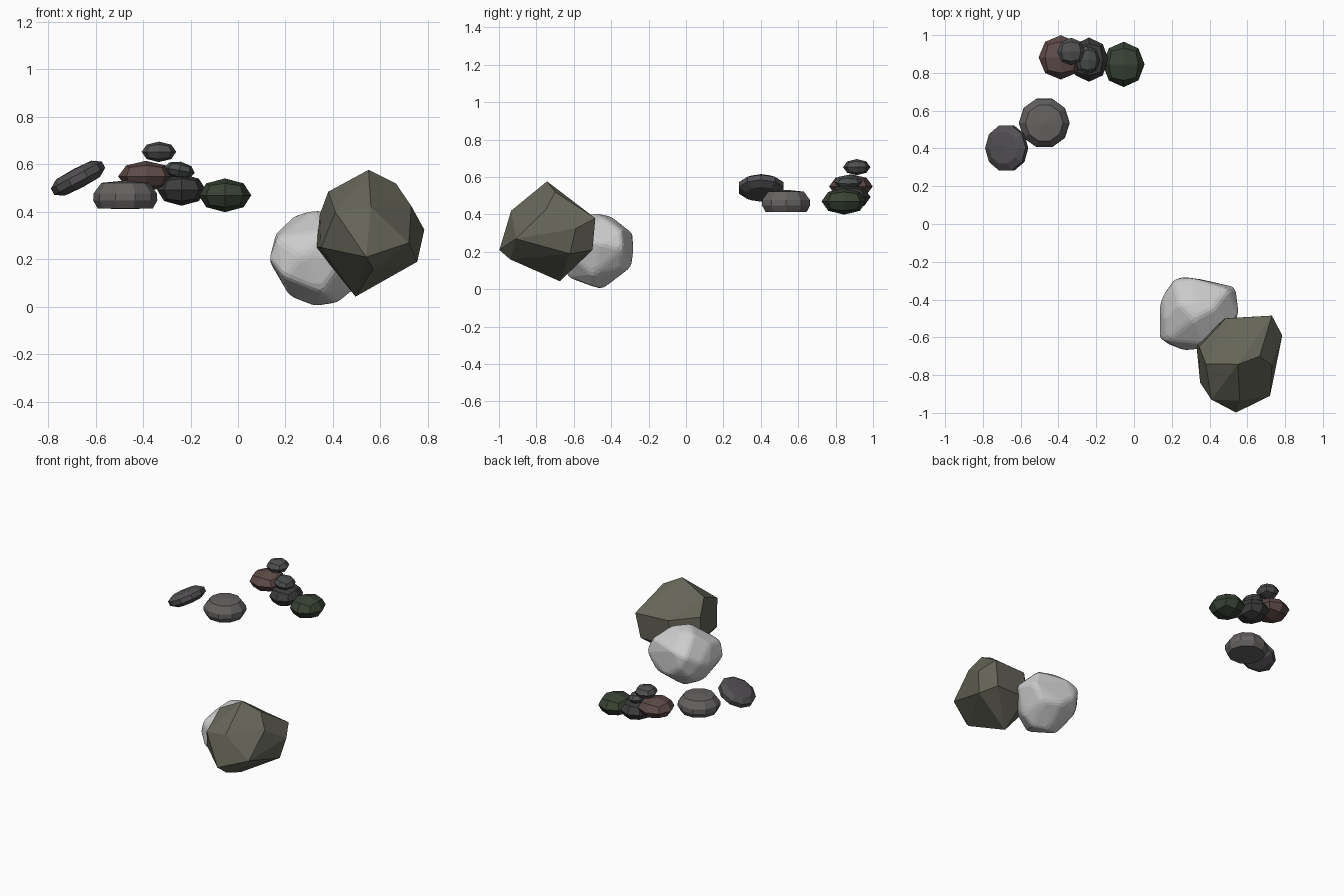
import bpy, bmesh
from math import sin, cos, pi, radians
from mathutils import Vector, Matrix, Euler

if "Cube" in bpy.data.objects:
    bpy.data.objects.remove(bpy.data.objects["Cube"])


def finish(name, bm, color=None):
    bmesh.ops.recalc_face_normals(bm, faces=bm.faces)
    me = bpy.data.meshes.new(name)
    bm.to_mesh(me)
    bm.free()
    ob = bpy.data.objects.new(name, me)
    bpy.context.collection.objects.link(ob)
    if color:
        mat = bpy.data.materials.new(name + "_stone")
        mat.diffuse_color = (*color, 1)
        mat.use_nodes = True
        mat.node_tree.nodes["Principled BSDF"].inputs["Base Color"].default_value = mat.diffuse_color
        me.materials.append(mat)
    return ob


def boulder(name, points, color=None, bevel=0):
    """Chiselled rock: convex hull with nearly flat facets merged."""
    bm = bmesh.new()
    for p in points:
        bm.verts.new(p)
    res = bmesh.ops.convex_hull(bm, input=bm.verts)
    junk = [g for g in res["geom_interior"] + res["geom_unused"]
            if isinstance(g, bmesh.types.BMVert)]
    bmesh.ops.delete(bm, geom=list(set(junk)), context='VERTS')
    bmesh.ops.dissolve_limit(bm, angle_limit=radians(7), verts=bm.verts, edges=bm.edges)
    ob = finish(name, bm, color)
    if bevel:
        mod = ob.modifiers.new("worn_edges", 'BEVEL')
        mod.width = bevel
        mod.segments = 2
        mod.limit_method = 'ANGLE'
        mod.angle_limit = radians(12)
    return ob


def place(bm, loc, half, rot):
    m = Matrix.LocRotScale(Vector(loc), Euler([radians(a) for a in rot]), Vector(half))
    bmesh.ops.transform(bm, matrix=m, verts=bm.verts)


def pebble(name, loc, half, color, rot=(0, 0, 0)):
    """Flattened ball made from a cube cut once."""
    bm = bmesh.new()
    bmesh.ops.create_cube(bm, size=2)
    bmesh.ops.subdivide_edges(bm, edges=bm.edges, cuts=1, use_grid_fill=True)
    for v in bm.verts:
        v.co.normalize()
    place(bm, loc, half, rot)
    finish(name, bm, color)


def flat_stone(name, loc, half, profile, color, rot=(0, 0, 0), sides=10):
    """Turned skipping stone from a (radius, height) profile."""
    bm = bmesh.new()
    rings = [[bm.verts.new((r * cos(2 * pi * i / sides), r * sin(2 * pi * i / sides), z))
              for i in range(sides)] for r, z in profile]
    for a, b in zip(rings, rings[1:]):
        for i in range(sides):
            j = (i + 1) % sides
            bm.faces.new((a[i], a[j], b[j], b[i]))
    for ring, z in ((rings[0], -1), (rings[-1], 1)):
        pole = bm.verts.new((0, 0, z))
        for i in range(sides):
            bm.faces.new((ring[i], ring[(i + 1) % sides], pole))
    place(bm, loc, half, rot)
    finish(name, bm, color)


# Large dark boulder
boulder("dark_boulder", [
    (.55, -.743, .577), (.665, -.70, .52), (.38, -.74, .485), (.485, -.5, .385),
    (.73, -.485, .38), (.785, -.59, .325), (.755, -.62, .19), (.73, -.75, .425),
    (.72, -.91, .27), (.54, -.998, .21), (.56, -.935, .42), (.41, -.93, .40),
    (.35, -.84, .25), (.33, -.635, .25), (.345, -.65, .39), (.495, -.675, .043),
    (.57, -.94, .16), (.70, -.5, .21), (.47, -.5, .21)], (.13, .13, .10))

# Pale worn boulder beside it
boulder("pale_boulder", [
    (.133, -.60, .20), (.133, -.44, .19), (.16, -.5, .31), (.165, -.62, .29),
    (.24, -.42, .385), (.32, -.5, .41), (.42, -.45, .39), (.21, -.295, .28),
    (.30, -.285, .30), (.31, -.40, .39), (.15, -.38, .22), (.25, -.28, .2),
    (.54, -.335, .22), (.5, -.345, .32), (.557, -.47, .25), (.27, -.672, .22),
    (.19, -.64, .13), (.22, -.5, .04), (.325, -.445, 0), (.42, -.5, .015),
    (.35, -.635, .065), (.35, -.29, .12), (.47, -.34, .11), (.45, -.645, .2),
    (.38, -.64, .32), (.51, -.55, .3), (.5, -.5, .08), (.2, -.34, .12)], None, .018)

# Two flat skipping stones
flat_stone("domed_stone", (-.475, .535, .472), (.135, .135, .06),
           [(.86, -.96), (1, -.4), (.99, .1), (.74, .84)], (.13, .12, .12))
flat_stone("leaning_stone", (-.674, .402, .542), (.124, .128, .043),
           [(.68, -.9), (.98, -.35), (.98, .35), (.68, .9)], (.085, .08, .085), (0, -28, 0))

# Pile of small pebbles
pebble("red_pebble", (-.388, .882, .55), (.117, .117, .065), (.11, .07, .065))
pebble("charcoal_pebble", (-.238, .87, .493), (.103, .117, .067), (.045, .045, .047))
pebble("green_pebble", (-.055, .845, .47), (.111, .12, .071), (.04, .055, .035))
pebble("top_pebble", (-.333, .913, .653), (.073, .073, .043), (.08, .08, .08))
pebble("tilted_pebble", (-.247, .868, .575), (.066, .076, .037), (.07, .075, .075), (0, 10, 0))
